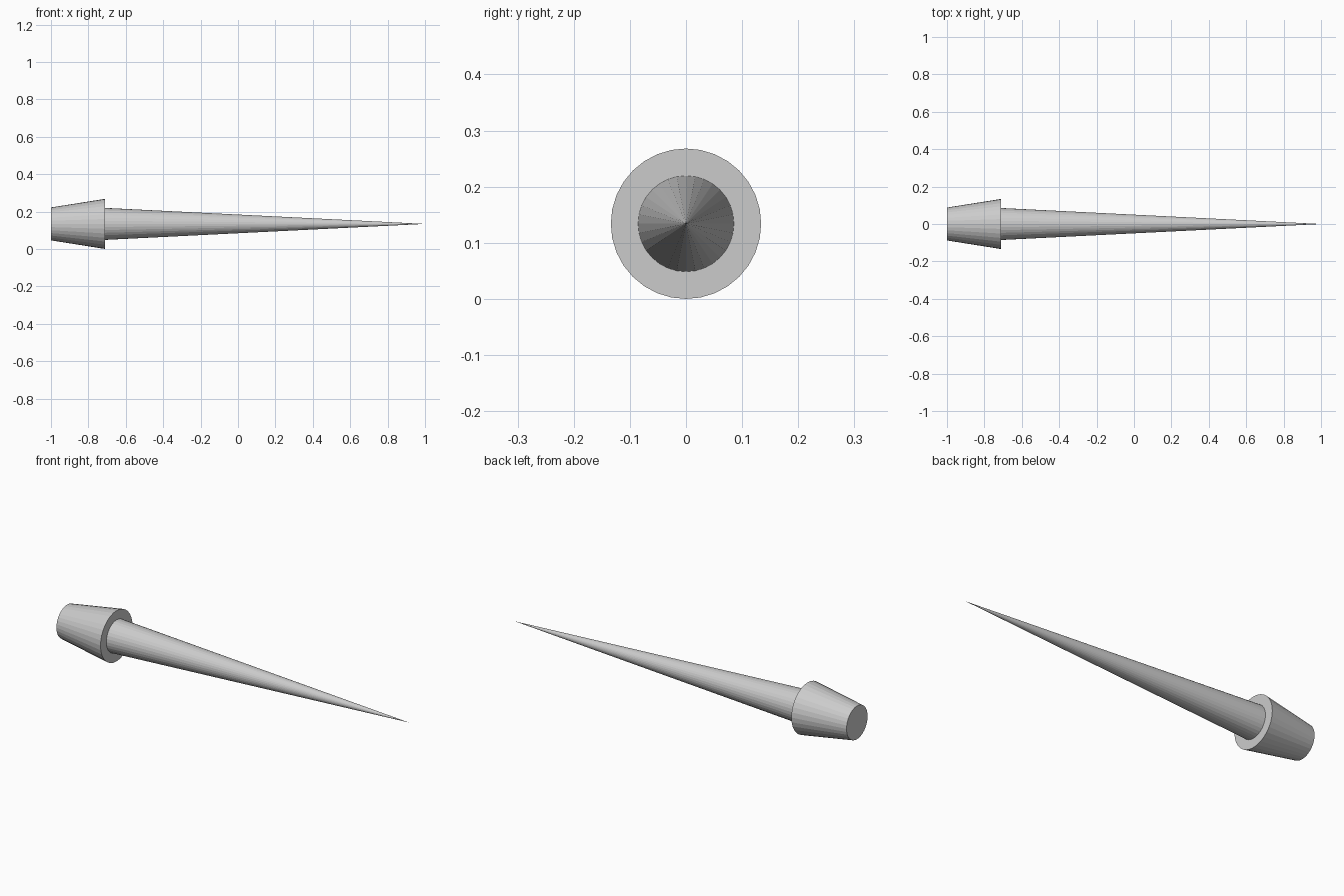
import bpy
from math import pi

if "Cube" in bpy.data.objects:
    bpy.data.objects.remove(bpy.data.objects["Cube"])

SIDES = 32
AXIS_Z = 0.134


def cone_along_x(name, x0, x1, r0, r1):
    bpy.ops.mesh.primitive_cone_add(
        vertices=SIDES, radius1=r0, radius2=r1, depth=x1 - x0,
        location=((x0 + x1) / 2, 0, AXIS_Z), rotation=(0, pi / 2, 0))
    bpy.context.object.name = name


# Tapered handle, widening towards the spike
cone_along_x("handle", -1.0, -0.71, 0.088, 0.134)

# Long spike rising from the wide end of the handle to a sharp point
cone_along_x("spike", -0.71, 1.0, 0.0855, 0.0)
